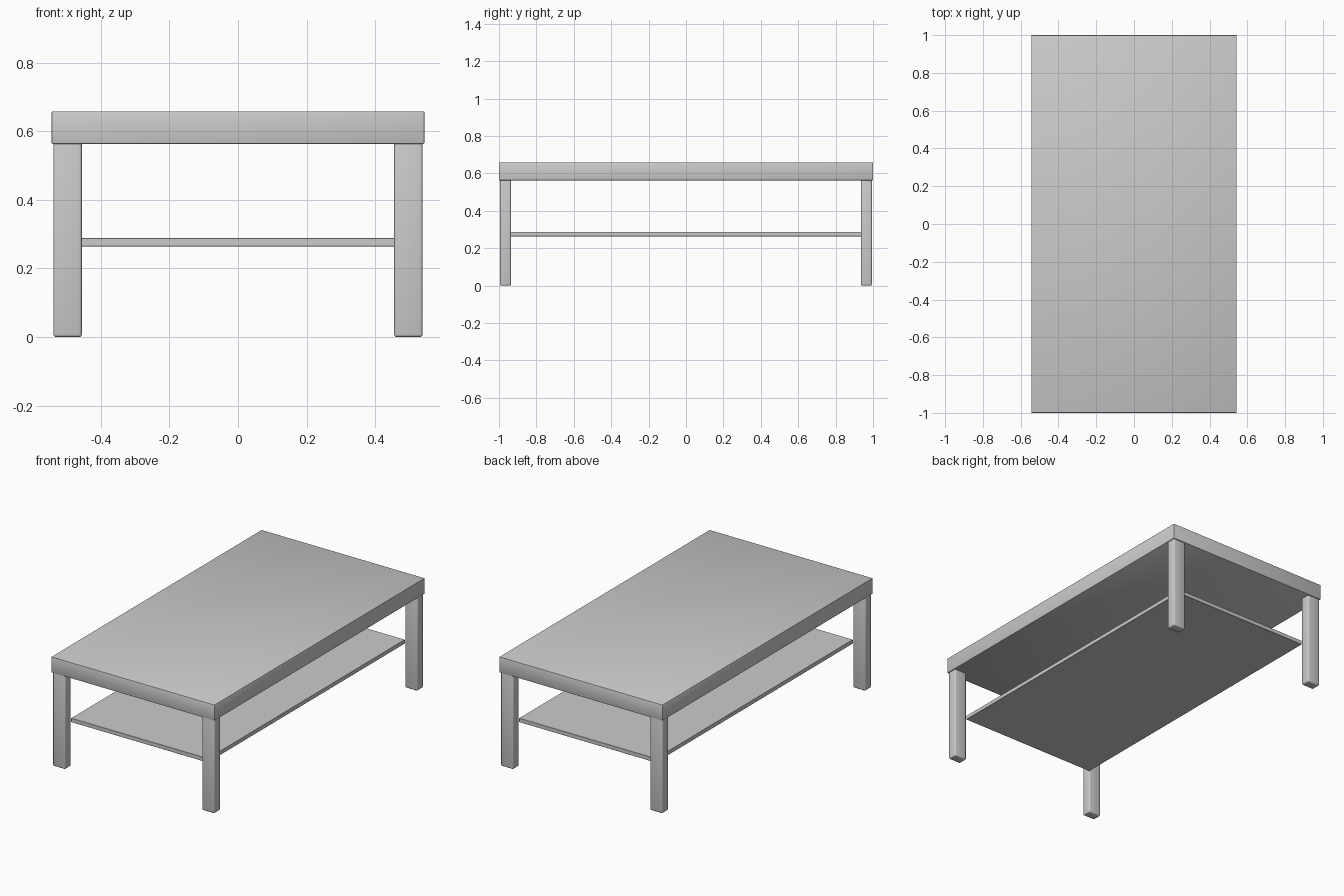
import bpy
import math

if "Cube" in bpy.data.objects:
    bpy.data.objects.remove(bpy.data.objects["Cube"])


def box(name, low, high, bevel, segments=2):
    """Rounded box between two opposite corners."""
    size = [b - a for a, b in zip(low, high)]
    centre = [(a + b) / 2 for a, b in zip(low, high)]
    bpy.ops.mesh.primitive_cube_add(size=1, location=centre)
    ob = bpy.context.object
    ob.name = name
    ob.scale = size
    bpy.ops.object.transform_apply(location=False, rotation=False, scale=True)
    mod = ob.modifiers.new("soft_edges", 'BEVEL')
    mod.width = bevel
    mod.segments = segments
    bpy.ops.object.modifier_apply(modifier=mod.name)
    bpy.ops.object.shade_smooth_by_angle(angle=math.radians(35))
    return ob


# Thick table top
box("table_top", (-0.543, -1.0, 0.563), (0.543, 1.0, 0.658), 0.003)

# Thin lower shelf, touching the inner corners of the legs
box("lower_shelf", (-0.455, -0.937, 0.264), (0.455, 0.937, 0.288), 0.001, 1)

# Four rectangular legs with rounded edges
for side, sx in (("left", -1), ("right", 1)):
    for end, sy in (("front", -1), ("back", 1)):
        xs = sorted((sx * 0.455, sx * 0.538))
        ys = sorted((sy * 0.936, sy * 0.994))
        box(f"{end}_{side}_leg", (xs[0], ys[0], 0.0), (xs[1], ys[1], 0.57), 0.008, 3)
